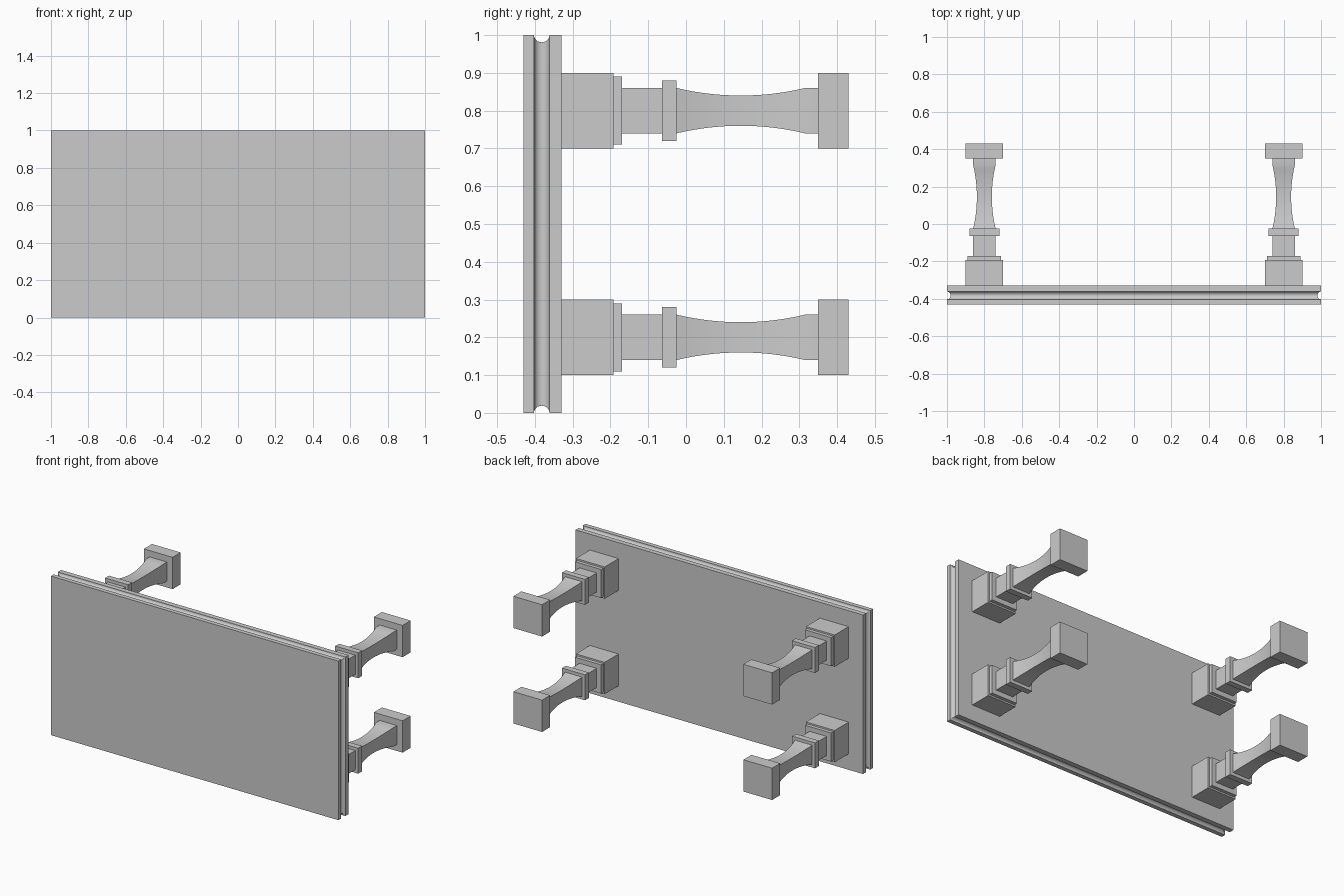
import bpy, bmesh, math

if "Cube" in bpy.data.objects:
    bpy.data.objects.remove(bpy.data.objects["Cube"])


def rect_loft(name, profile, half_x, half_z, location):
    """Rectangular section swept along y; profile holds (y, inset from the half sizes)."""
    bm = bmesh.new()
    rings = []
    for y, inset in profile:
        a, b = half_x - inset, half_z - inset
        rings.append([bm.verts.new((sx * a, y, sz * b))
                      for sx, sz in ((-1, -1), (1, -1), (1, 1), (-1, 1))])
    for r0, r1 in zip(rings, rings[1:]):
        for i in range(4):
            j = (i + 1) % 4
            bm.faces.new((r0[i], r0[j], r1[j], r1[i]))
    bm.faces.new(rings[0])
    bm.faces.new(rings[-1])
    bmesh.ops.recalc_face_normals(bm, faces=bm.faces)
    mesh = bpy.data.meshes.new(name)
    bm.to_mesh(mesh)
    bm.free()
    obj = bpy.data.objects.new(name, mesh)
    obj.location = location
    bpy.context.collection.objects.link(obj)
    bpy.ops.object.select_all(action='DESELECT')
    obj.select_set(True)
    bpy.context.view_layer.objects.active = obj
    bpy.ops.object.shade_smooth_by_angle(angle=math.radians(30))
    return obj


# Table top with a half-round groove running round its edge
N = 12
groove = [(-0.382 - 0.0205 * math.cos(math.pi * i / N),
           0.019 * math.sin(math.pi * i / N)) for i in range(N + 1)]
rect_loft("table_top", [(-0.43, 0)] + groove + [(-0.33, 0)], 1.0, 0.5, (0, 0, 0.5))

# Square turned leg: block, step, neck, collar, concave shaft, foot
y0, y1, sag = -0.025, 0.315, 0.02
half = (y1 - y0) / 2
radius = (half ** 2 + sag ** 2) / (2 * sag)
shaft = []
for i in range(17):
    t = -half + 2 * half * i / 16
    dip = math.sqrt(radius ** 2 - t ** 2) - (radius - sag)
    shaft.append((y0 + half + t, 0.04 + dip))

leg_profile = ([(-0.33, 0), (-0.192, 0), (-0.192, 0.01), (-0.17, 0.01), (-0.17, 0.04),
                (-0.063, 0.04), (-0.063, 0.02), (-0.025, 0.02)]
               + shaft + [(0.35, 0.04), (0.35, 0), (0.43, 0)])

# Four legs
for side, x in (("left", -0.8), ("right", 0.8)):
    for level, z in (("lower", 0.2), ("upper", 0.8)):
        rect_loft(f"{level}_{side}_leg", leg_profile, 0.1, 0.1, (x, 0, z))
